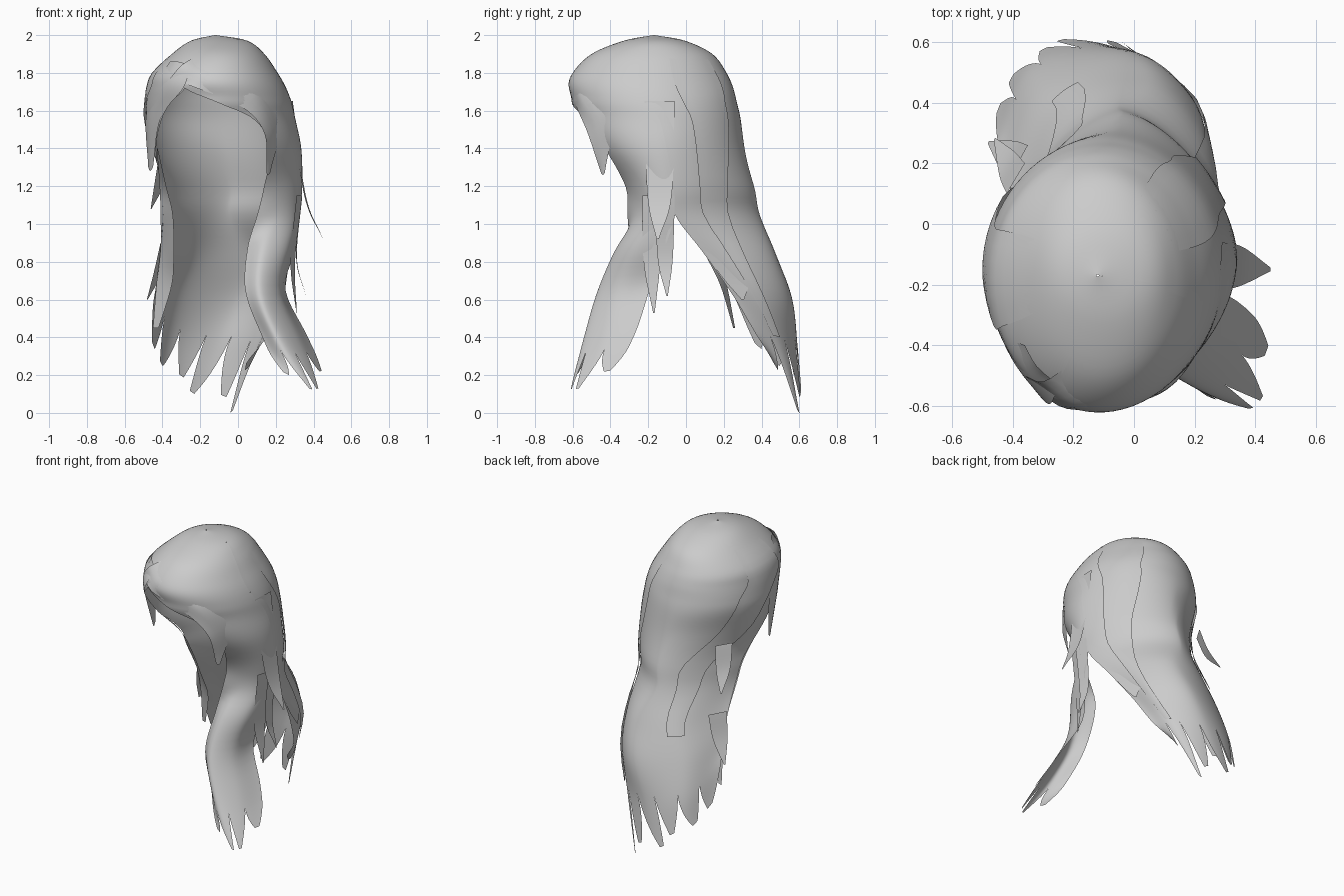
import bpy, bmesh, math
from mathutils import Vector

cube = bpy.data.objects.get("Cube")
if cube:
    bpy.data.objects.remove(cube, do_unlink=True)

# One plain grey for all the hair
GREY = (0.6, 0.6, 0.6, 1.0)
hair_grey = bpy.data.materials.new("hair_grey")
hair_grey.use_nodes = True
hair_grey.diffuse_color = GREY
hair_grey.node_tree.nodes["Principled BSDF"].inputs["Base Color"].default_value = GREY


def spline(points, position):
    """Smooth point on a chain of control points, position counted in points."""
    last = len(points) - 1
    i = max(0, min(int(position), last - 1))
    f = position - i
    b, c = points[i], points[i + 1]
    a = points[i - 1] if i > 0 else b * 2 - c
    d = points[i + 2] if i + 2 <= last else c * 2 - b
    return 0.5 * (b * 2 + (c - a) * f + (a * 2 - b * 5 + c * 4 - d) * f ** 2
                  + (b * 3 - a - c * 3 + d) * f ** 3)


def arc(z, cx, cy, width, back_depth, front_depth, pinch, start, end):
    """Cross-section row along an egg shape; pinch flattens its back corners."""
    def row(u):
        angle = math.radians(start + (end - start) * u)
        c, s = math.cos(angle), math.sin(angle)
        if s > 0:
            c = math.copysign(abs(c) ** pinch, c)
            return Vector((cx + width * c, cy + back_depth * s ** pinch, z))
        return Vector((cx + width * c, cy + front_depth * s, z))
    return row


def curve(*coords):
    """Cross-section row through a few points."""
    points = [Vector(c) for c in coords]
    return lambda u: spline(points, u * (len(points) - 1))


def surface(rows):
    return lambda u, v: spline([row(u) for row in rows], v)


def strip(bm, shape, top, bottom, edges, columns, steps, lift=0.0):
    """Grid on a surface; edges(k) gives its side limits along the length."""
    grid = []
    for j in range(steps + 1):
        k = j / steps
        left, right = edges(k)
        line = []
        for i in range(columns + 1):
            p = shape(left + (right - left) * i / columns, top + (bottom - top) * k)
            out = Vector((p.x + 0.08, p.y + 0.1, 0)).normalized()
            line.append(bm.verts.new(p + out * lift * min(1, 4 * k)))
        grid.append(line)
    for upper, lower in zip(grid, grid[1:]):
        for i in range(columns):
            bm.faces.new((upper[i], lower[i], lower[i + 1], upper[i + 1]))


def taper(left, right, point=0.85, lean=0.0):
    """Side limits of a lock that narrows to a tip."""
    def edges(k):
        middle = (left + right) / 2 + lean * k * k
        half = (right - left) / 2 * (1 - point * k ** 1.8)
        return middle - half, middle + half
    return edges


def whole(k):
    return 0, 1


def finish(bm, name):
    bmesh.ops.remove_doubles(bm, verts=bm.verts, dist=0.0005)
    mesh = bpy.data.meshes.new(name)
    bm.to_mesh(mesh)
    bm.free()
    mesh.shade_smooth()
    mesh.materials.append(hair_grey)
    obj = bpy.data.objects.new(name, mesh)
    bpy.context.collection.objects.link(obj)


def sheet(name, shape, split, end, lengths, columns):
    """Sheet of hair whose lower part is parted into pointed locks."""
    bm = bmesh.new()
    count = len(lengths)
    strip(bm, shape, 0, split, whole, columns * count, int(split * 5))
    for i, length in enumerate(lengths):
        lean = 0.02 if i % 2 else -0.015
        strip(bm, shape, split, split + (end - split) * length,
              taper(i / count, (i + 1) / count, 0.75, lean), columns, 8)
    finish(bm, name)


def lock(name, shape, top, bottom, edges, lift=0.0):
    bm = bmesh.new()
    strip(bm, shape, top, bottom, edges, 6, 24, lift)
    finish(bm, name)


# Scalp levels: height, centre, width, back and front depth, pinch, then
# angles of the face edge, the seam over the ear, and the far face edge
LEVELS = [
    (2.0, -.12, -.17, .004, .004, .004, 1, -118, -10, 242),
    (1.97, -.1, -.165, .15, .16, .165, 1, -118, -10, 242),
    (1.9, -.105, -.175, .245, .315, .325, 1, -118, -10, 242),
    (1.8, -.12, -.18, .33, .395, .42, 1, -118, -10, 242),
    (1.72, -.11, -.175, .365, .425, .445, 1, -118, -9, 242),
    (1.64, -.1, -.16, .385, .43, .445, 1, -90, -5, 228),
    (1.55, -.09, -.14, .395, .43, .435, 1.05, -63, 0, 217),
    (1.4, -.06, -.13, .395, .44, .37, 1.15, -54, 5, 199),
    (1.2, -.04, -.1, .38, .46, .25, 1.25, -62, 7, 168),
    (1.05, -.05, -.1, .375, .49, .23, 1.25, -66, 8, 160),
]

# Left side of the scalp, flowing into the long front lock
side_rows = [arc(*level[:7], level[7], level[8]) for level in LEVELS] + [
    curve((.05, -.31, .87), (.14, -.37, .87), (.26, -.29, .87), (.31, -.11, .88)),
    curve((.04, -.41, .64), (.12, -.47, .64), (.22, -.37, .64), (.25, -.19, .66)),
    curve((.13, -.47, .4), (.21, -.54, .4), (.31, -.44, .4), (.36, -.27, .42)),
    curve((.22, -.57, .2), (.37, -.61, .13), (.43, -.56, .13), (.5, -.41, .14)),
]
side = surface(side_rows)
sheet("front_lock", side, 12.25, 13, [.8, 1, 1, .6], 6)

# Back and right side of the scalp, flowing into the back curtain
back_rows = [arc(*level[:7], level[8], level[9]) for level in LEVELS] + [
    curve((.28, .09, .85), (.22, .31, .84), (.05, .47, .84), (-.21, .41, .85), (-.41, .14, .87)),
    curve((.22, .25, .62), (.19, .42, .61), (0, .56, .61), (-.29, .46, .64), (-.43, .21, .7)),
    curve((.15, .38, .4), (.07, .52, .34), (-.12, .59, .36), (-.34, .51, .42), (-.45, .27, .58)),
    curve((.02, .46, .27), (-.04, .6, 0), (-.23, .61, .1), (-.38, .52, .22), (-.48, .3, .43)),
]
back = surface(back_rows)
sheet("back_curtain", back, 11.8, 13, [.8, 1, .8, 1, .85, 1, 1], 7)

# Front edge of the right side, curling in beside the face
inward_curl = surface([
    curve((-.43, -.25, 1.4), (-.425, -.26, 1.4)),
    curve((-.415, -.04, 1.2), (-.38, -.07, 1.2)),
    curve((-.41, .04, 1.05), (-.345, .0, 1.05)),
    curve((-.41, .14, .87), (-.34, .09, .86)),
    curve((-.43, .21, .7), (-.35, .18, .68)),
    curve((-.45, .26, .45), (-.42, .25, .45)),
])
lock("inward_curl", inward_curl, 0, 5, whole)

# Overlapping layers lying on the scalp
lock("back_layer_left", back, 2, 11.8, taper(.1, .27, .6), .012)
lock("back_layer_right", back, 2, 10.3, taper(.66, .84, .5), .012)

# Fringe swept from the parting across the brow
sweep = surface([
    curve((-.36, -.5, 1.77), (-.3, -.52, 1.84), (-.22, -.47, 1.89)),
    curve((-.22, -.61, 1.72), (-.14, -.61, 1.78), (-.06, -.55, 1.84)),
    curve((.02, -.58, 1.62), (.08, -.56, 1.68), (.12, -.48, 1.75)),
    curve((.14, -.52, 1.48), (.18, -.47, 1.51), (.23, -.39, 1.56)),
    curve((.15, -.45, 1.27), (.16, -.44, 1.26), (.17, -.43, 1.27)),
])
lock("swept_fringe", sweep, 0, 4, whole)

# Short fringe lock falling back along the right temple
short_fringe = surface([
    curve((-.36, -.4, 1.86), (-.32, -.47, 1.86), (-.25, -.53, 1.84)),
    curve((-.44, -.36, 1.73), (-.38, -.48, 1.73), (-.29, -.59, 1.72)),
    curve((-.488, -.2, 1.56), (-.465, -.31, 1.55), (-.41, -.41, 1.56)),
    curve((-.475, -.21, 1.3), (-.465, -.24, 1.28), (-.45, -.27, 1.3)),
])
lock("short_fringe", short_fringe, 0, 3, whole)

# Loose pointed locks: both root corners, bend, tip
LOOSE = {
    "side_lock_front": [(.31, -.23, 1.15), (.34, -.12, 1.15), (.29, -.18, .8), (.31, -.17, .53)],
    "side_lock_rear": [(.34, -.16, 1.15), (.335, -.06, 1.15), (.31, -.11, .82), (.36, -.1, .62)],
    "left_flick": [(.28, -.22, 1.65), (.29, -.06, 1.65), (.355, -.14, 1.15), (.45, -.15, .92)],
    "right_flick": [(-.42, .1, 1.35), (-.36, .2, 1.35), (-.42, .2, 1.2), (-.46, .28, 1.08)],
    "left_back_lock": [(.28, .09, .87), (.23, .28, .85), (.24, .26, .72), (.24, .3, .6)],
    "right_back_lock": [(-.41, .15, .9), (-.35, .26, .9), (-.42, .23, .75), (-.48, .27, .6)],
}
for name, points in LOOSE.items():
    root_a, root_b, bend, tip = [Vector(p) for p in points]
    half = (root_b - root_a) * 0.4
    shape = surface([curve(root_a, root_b), curve(bend - half, bend + half),
                     curve(tip - half * 0.1, tip + half * 0.1)])
    lock(name, shape, 0, 2, whole)
